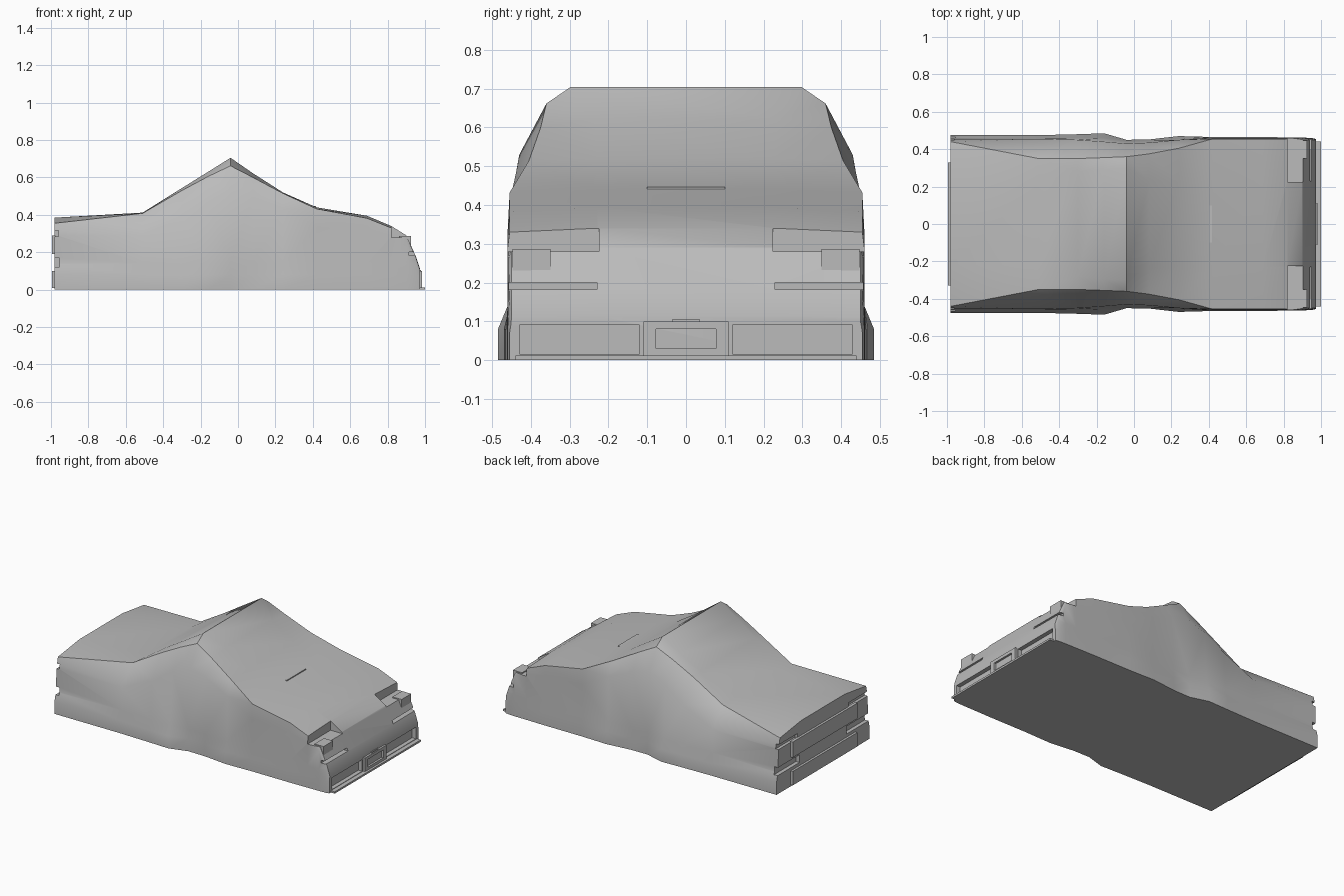
import bpy, bmesh, math

if "Cube" in bpy.data.objects:
    bpy.data.objects.remove(bpy.data.objects["Cube"])

grey = bpy.data.materials.new("body_grey")
grey.diffuse_color = (0.5, 0.5, 0.5, 1)
grey.use_nodes = True
grey.node_tree.nodes["Principled BSDF"].inputs["Base Color"].default_value = grey.diffuse_color


def make_object(name, bm):
    bmesh.ops.recalc_face_normals(bm, faces=bm.faces[:])
    mesh = bpy.data.meshes.new(name)
    bm.to_mesh(mesh)
    bm.free()
    obj = bpy.data.objects.new(name, mesh)
    bpy.context.collection.objects.link(obj)
    mesh.materials.append(grey)
    return obj


def add_box(bm, x0, x1, y0, y1, z0, z1):
    verts = bmesh.ops.create_cube(bm, size=1)["verts"]
    for v in verts:
        v.co = ((x0 + x1) / 2 + v.co.x * (x1 - x0),
                (y0 + y1) / 2 + v.co.y * (y1 - y0),
                (z0 + z1) / 2 + v.co.z * (z1 - z0))


def boxes(name, items, mirrored=False):
    bm = bmesh.new()
    for x0, x1, y0, y1, z0, z1 in items:
        add_box(bm, x0, x1, y0, y1, z0, z1)
        if mirrored:
            add_box(bm, x0, x1, -y1, -y0, z0, z1)
    return make_object(name, bm)


# Body stations: x, sill y, waist y, shoulder y, shoulder z,
# crease y, crease z, inner y, top z
stations = [
    (-0.98, .475, .46, .455, .29, .44, .355, .22, .385),
    (-0.51, .475, .455, .455, .29, .35, .408, .22, .412),
    (-0.30, .48, .46, .45, .39, .35, .53, .28, .543),
    (-0.16, .485, .46, .44, .475, .355, .605, .295, .63),
    (-0.04, .45, .445, .43, .53, .36, .662, .297, .705),
    (0.08, .452, .448, .435, .50, .375, .60, .235, .622),
    (0.24, .47, .455, .45, .43, .405, .515, .23, .52),
    (0.42, .465, .46, .46, .335, .455, .432, .23, .44),
    (0.69, .465, .46, .46, .32, .455, .382, .23, .395),
    (0.82, .463, .46, .46, .29, .455, .33, .23, .34),
    (0.90, .462, .46, .458, .26, .45, .285, .23, .29),
    (0.95, .46, .457, .455, .16, .45, .177, .23, .18),
    (0.972, .455, .452, .45, .10, .45, .11, .23, .115),
]

# Lofted car shell
bm = bmesh.new()
rings = []
for x, sill, waist, sy, sz, cy, cz, iy, top in stations:
    low = min(.08, sz * .7)
    half = [(sill, 0), (sill, low), (waist, min(.14, sz * .9)),
            (sy, sz), (cy, cz), (iy, top)]
    loop = half + [(-y, z) for y, z in reversed(half)]
    rings.append([bm.verts.new((x, y, z)) for y, z in loop])
n = len(rings[0])
for a, b in zip(rings, rings[1:]):
    for i in range(n):
        j = (i + 1) % n
        bm.faces.new((a[i], a[j], b[j], b[i]))
bm.faces.new(rings[0])
bm.faces.new(rings[-1])
bmesh.ops.triangulate(bm, faces=bm.faces[:])
body = make_object("car_body", bm)

# Recesses: headlight ledges, nose slots, bumper openings, rear slots
cutter = boxes("recess_cutter", [
    (0.82, 1.1, .225, .50, .28, .5),
    (0.915, 1.1, .23, .50, .182, .2),
    (0.945, 1.1, .12, .43, .015, .09),
    (-1.1, -.955, .24, .50, .12, .17),
    (-1.1, -.96, .26, .50, .285, .315),
], mirrored=True)
cutter.hide_render = True
mod = body.modifiers.new("recesses", "BOOLEAN")
mod.operation = "DIFFERENCE"
mod.object = cutter
shell = body.data
for solver in ("MANIFOLD", "EXACT", "FLOAT"):
    try:
        mod.solver = solver
    except TypeError:
        continue
    bpy.context.view_layer.update()
    graph = bpy.context.evaluated_depsgraph_get()
    cut = bpy.data.meshes.new_from_object(body.evaluated_get(graph))
    xs = [v.co.x for v in cut.vertices]
    print(solver, len(xs))
    if len(xs) > len(shell.vertices) and min(xs) > -0.99 and max(xs) < 0.98:
        body.data = cut
        break
body.modifiers.clear()
bpy.data.objects.remove(cutter)
body.data.materials.clear()
body.data.materials.append(grey)
body.data.shade_smooth()
body.data.set_sharp_from_angle(angle=math.radians(38))

# Headlight blocks
boxes("headlights", [(0.86, 0.925, .35, .447, .205, .287)], mirrored=True)

# Front lip along the ground
boxes("front_lip", [(0.90, 1.0, -.44, .44, 0, .012)])

# Front plate frame, built from four bars
boxes("front_plate_frame", [
    (0.95, .985, -.11, .11, .08, .10),
    (0.95, .985, -.11, .11, .01, .03),
    (0.95, .985, -.11, -.078, .03, .08),
    (0.95, .985, .078, .11, .03, .08),
])
boxes("nose_tab", [(0.96, .978, -.035, .035, .10, .106)])

# Vent strip at the foot of the windscreen
boxes("windscreen_vent", [(0.40, .418, -.1, .1, .43, .447)])

# Rear panel and bumper
boxes("rear_panel", [(-.995, -.975, -.33, .33, .19, .29)])
boxes("rear_bumper", [(-.995, -.975, -.33, .33, .01, .10)])
